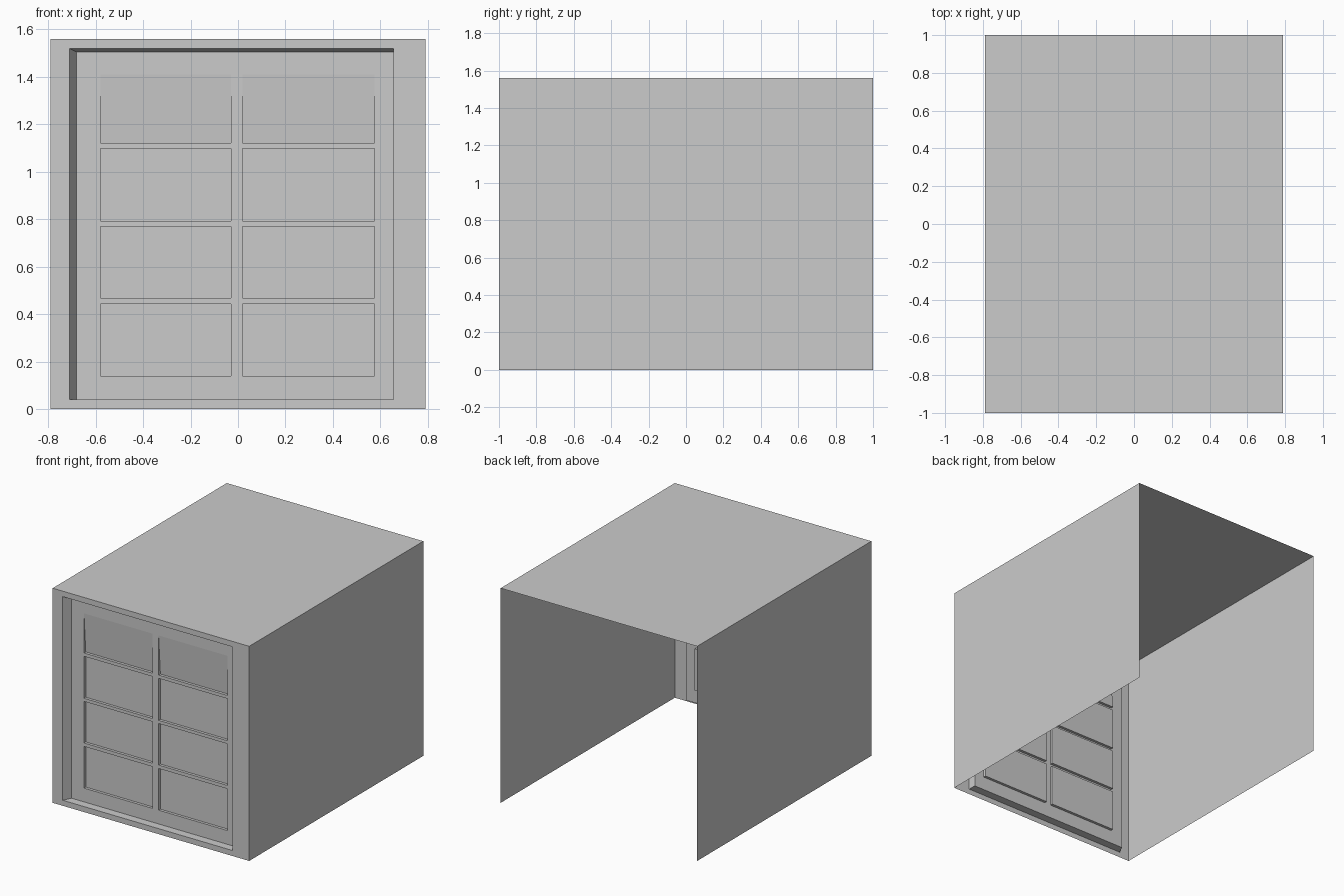
import bpy, bmesh
from mathutils import Vector

if "Cube" in bpy.data.objects:
    bpy.data.objects.remove(bpy.data.objects["Cube"])

W, H, Y0, Y1 = 0.79, 1.56, -1.0, 1.0
YD = Y0 + 0.06            # door plane
YP = YD + 0.02            # recessed panel plane
OUTER = (-0.71, 0.655, 0.04, 1.52)    # opening in the front wall
INNER = (-0.68, 0.655, 0.04, 1.505)   # opening at the door plane
COLS = [(-0.58, -0.03), (0.02, 0.575)]
ROWS = [(0.14, 0.443), (0.468, 0.77), (0.793, 1.098), (1.122, 1.41)]


def corners(r, y):
    x0, x1, z0, z1 = r
    return [(x0, y, z0), (x1, y, z0), (x1, y, z1), (x0, y, z1)]


def quad(bm, pts, facing):
    """Add a face whose normal points towards the given direction."""
    f = bm.faces.new([bm.verts.new(p) for p in pts])
    f.normal_update()
    if f.normal.dot(Vector(facing)) < 0:
        f.normal_flip()


def ring(bm, a, b, facings):
    """Join two four-point loops with quads, dropping collapsed ones."""
    for i in range(4):
        j = (i + 1) % 4
        pts = []
        for p in (a[i], a[j], b[j], b[i]):
            if p not in pts:
                pts.append(p)
        if len(pts) > 2:
            quad(bm, pts, facings[i])


def finish(bm, name):
    bmesh.ops.remove_doubles(bm, verts=bm.verts, dist=1e-5)
    me = bpy.data.meshes.new(name)
    bm.to_mesh(me)
    bm.free()
    ob = bpy.data.objects.new(name, me)
    bpy.context.collection.objects.link(ob)


FRONT = [(0, -1, 0)] * 4
INWARD = [(0, 0, 1), (-1, 0, 0), (0, 0, -1), (1, 0, 0)]

# Thin walls and roof, open at the back and underneath
bm = bmesh.new()
for s in (-1, 1):
    x = s * W
    quad(bm, [(x, Y0, 0), (x, Y1, 0), (x, Y1, H), (x, Y0, H)], (s, 0, 0))
quad(bm, [(-W, Y0, H), (W, Y0, H), (W, Y1, H), (-W, Y1, H)], (0, 0, 1))
finish(bm, "walls_and_roof")

# Front wall around the opening, with the reveal running back to the door
bm = bmesh.new()
ring(bm, corners((-W, W, 0, H), Y0), corners(OUTER, Y0), FRONT)
ring(bm, corners(OUTER, Y0), corners(INNER, YD), INWARD)
finish(bm, "front_frame")

# Door: flat grid with recessed panels; top row slopes out to the door plane
bm = bmesh.new()
xs = [INNER[0]] + [v for c in COLS for v in c] + [INNER[1]]
zs = [INNER[2]] + [v for r in ROWS for v in r] + [INNER[3]]
for i in range(len(xs) - 1):
    for k in range(len(zs) - 1):
        cell = (xs[i], xs[i + 1], zs[k], zs[k + 1])
        rim = corners(cell, YD)
        if i % 2 == 0 or k % 2 == 0:
            quad(bm, rim, FRONT[0])
            continue
        back = corners(cell, YP)
        if k == len(zs) - 3 + 0 or zs[k + 1] == ROWS[-1][1]:
            back[2:] = rim[2:]
        ring(bm, rim, back, INWARD)
        quad(bm, back, FRONT[0])
finish(bm, "panelled_door")
